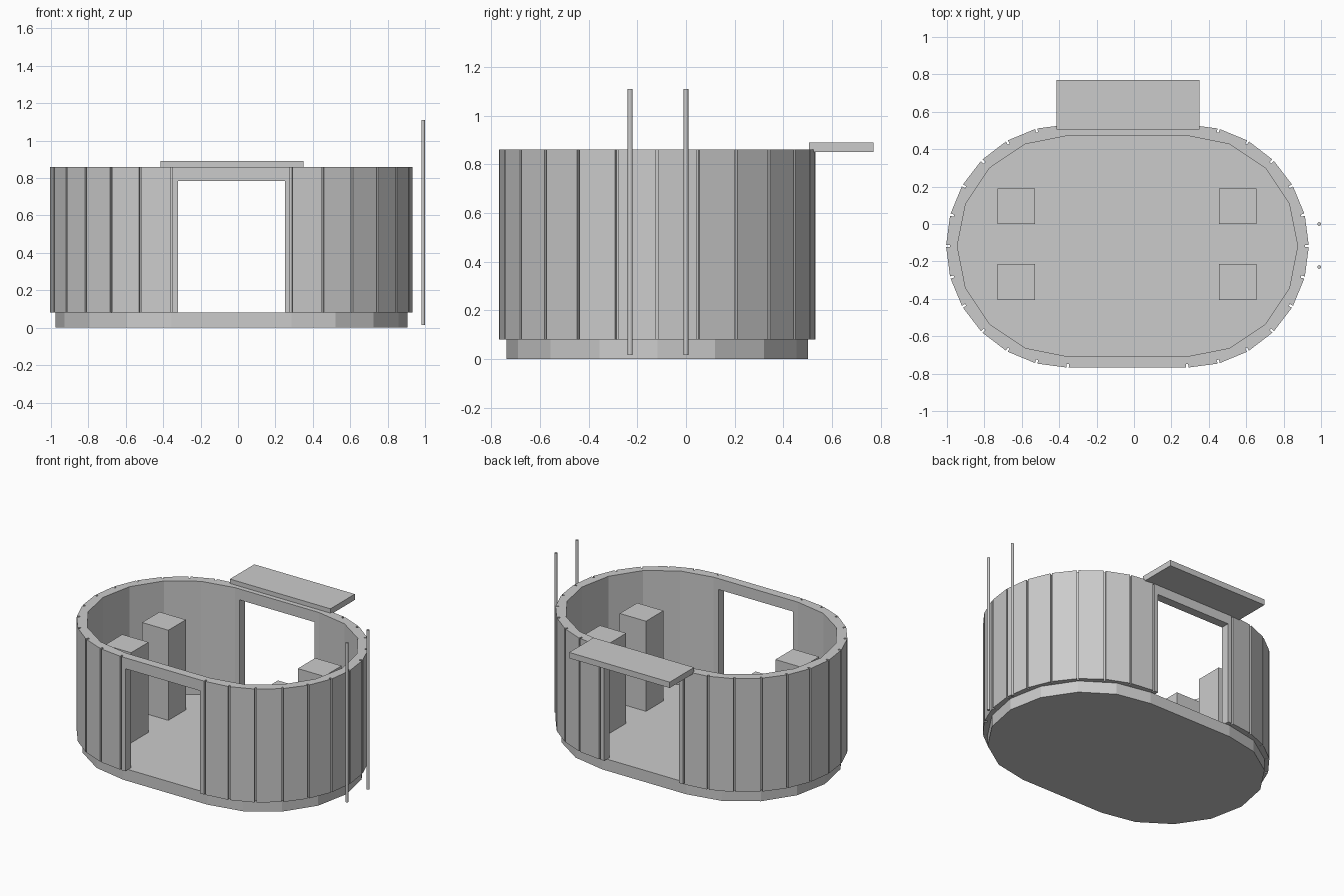
import bpy, bmesh, math
from mathutils import Vector

if "Cube" in bpy.data.objects:
    bpy.data.objects.remove(bpy.data.objects["Cube"])

CX, CY = -0.035, -0.118      # centre of the pod
HALF = 0.32                  # half length of the straight sides

grey = bpy.data.materials.new("plain_grey")
grey.diffuse_color = (0.6, 0.6, 0.6, 1)
grey.use_nodes = True
grey.node_tree.nodes["Principled BSDF"].inputs["Base Color"].default_value = grey.diffuse_color


def stadium(r, segs):
    """Rounded-end outline, counter-clockwise."""
    pts = []
    for side, start in ((1, -90), (-1, 90)):
        for i in range(segs + 1):
            a = math.radians(start + 180 * i / segs)
            pts.append(Vector((CX + side * HALF + r * math.cos(a), CY + r * math.sin(a))))
    return pts


def notched(pts, width=0.006, depth=0.02):
    """Cut a narrow panel groove into every corner of an outline."""
    out = []
    n = len(pts)
    for i, p in enumerate(pts):
        to_prev = (pts[i - 1] - p).normalized()
        to_next = (pts[(i + 1) % n] - p).normalized()
        d = (to_next - to_prev).normalized()
        inward = Vector((-d.y, d.x)) * depth
        a, b = p + to_prev * width, p + to_next * width
        out += [a, a + inward, b + inward, b]
    return out


def prism(name, pts, z0, z1):
    bm = bmesh.new()
    face = bm.faces.new([bm.verts.new((p.x, p.y, z0)) for p in pts])
    ext = bmesh.ops.extrude_face_region(bm, geom=[face])
    top = [v for v in ext["geom"] if isinstance(v, bmesh.types.BMVert)]
    bmesh.ops.translate(bm, verts=top, vec=(0, 0, z1 - z0))
    bmesh.ops.recalc_face_normals(bm, faces=bm.faces)
    mesh = bpy.data.meshes.new(name)
    bm.to_mesh(mesh)
    bm.free()
    mesh.materials.append(grey)
    ob = bpy.data.objects.new(name, mesh)
    bpy.context.collection.objects.link(ob)
    return ob


def box(name, x0, x1, y0, y1, z0, z1):
    return prism(name, [Vector(p) for p in ((x0, y0), (x1, y0), (x1, y1), (x0, y1))], z0, z1)


def cut(ob, cutter):
    cutter.hide_render = True
    mod = ob.modifiers.new("cut", 'BOOLEAN')
    mod.operation, mod.solver, mod.object = 'DIFFERENCE', 'EXACT', cutter
    bpy.context.view_layer.objects.active = ob
    bpy.ops.object.modifier_apply(modifier=mod.name)
    bpy.data.objects.remove(cutter, do_unlink=True)


# Floor base
prism("floor_base", stadium(0.62, 8), 0, 0.08)

# Panelled wall, hollow, with a doorway in front and back
wall = prism("panelled_wall", notched(stadium(0.65, 12)), 0.08, 0.86)
cut(wall, prism("inner_cutter", stadium(0.59, 8), -0.1, 1.0))
cut(wall, box("door_cutter", -0.32, 0.25, -1, 1, -0.1, 0.785))

# Canopy over the back doorway
box("door_canopy", -0.415, 0.35, 0.505, 0.77, 0.85, 0.89)

# Four pedestals inside
for xn, x in (("left", -0.73), ("right", 0.455)):
    for yn, y in (("front", -0.405), ("back", 0.0)):
        box(f"{xn}_{yn}_pedestal", x, x + 0.2, y, y + 0.19, 0.08, 0.70)

# Two thin poles outside the right end
for name, y in (("front_pole", -0.23), ("back_pole", 0.0)):
    ring = [Vector((0.99 + 0.01 * math.cos(i * math.pi / 6), y + 0.01 * math.sin(i * math.pi / 6)))
            for i in range(12)]
    prism(name, ring, 0.015, 1.11)
